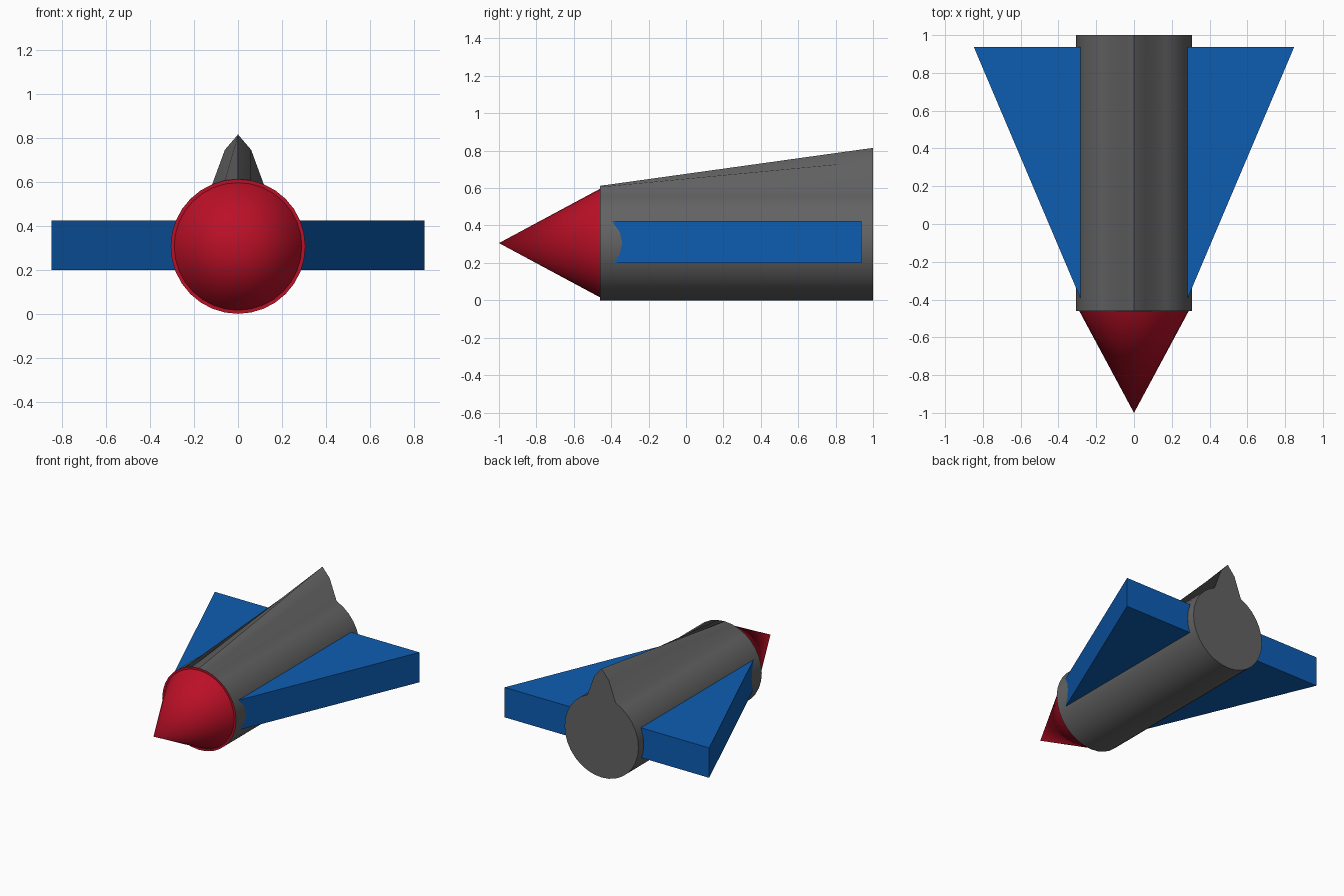
import bpy, bmesh, math

if "Cube" in bpy.data.objects:
    bpy.data.objects.remove(bpy.data.objects["Cube"])

R, ZC = 0.306, 0.306              # fuselage radius and axis height
Y_FRONT, Y_BACK = -0.46, 1.0
SIDES = 32


def material(name, rgb):
    m = bpy.data.materials.new(name)
    m.diffuse_color = (*rgb, 1)
    m.use_nodes = True
    m.node_tree.nodes["Principled BSDF"].inputs["Base Color"].default_value = m.diffuse_color
    return m


GREY = material("grey", (0.125, 0.125, 0.125))
RED = material("red", (0.50, 0.005, 0.02))
BLUE = material("blue", (0.004, 0.11, 0.45))


def finish(bm, name, *mats):
    bmesh.ops.recalc_face_normals(bm, faces=bm.faces)
    mesh = bpy.data.meshes.new(name)
    bm.to_mesh(mesh)
    bm.free()
    for m in mats:
        mesh.materials.append(m)
    ob = bpy.data.objects.new(name, mesh)
    bpy.context.collection.objects.link(ob)
    bpy.ops.object.select_all(action='DESELECT')
    ob.select_set(True)
    bpy.context.view_layer.objects.active = ob
    bpy.ops.object.shade_smooth_by_angle(angle=math.radians(35))
    return ob


def ring(bm, y, r):
    """Circle of vertices around the y axis, first vertex at the top."""
    return [bm.verts.new((r * math.sin(a), y, ZC + r * math.cos(a)))
            for a in (2 * math.pi * i / SIDES for i in range(SIDES))]


# Fuselage: cylinder whose top back vertices are pulled up into a tail ridge
bm = bmesh.new()
front, back = ring(bm, Y_FRONT, R), ring(bm, Y_BACK, R)
back[0].co.z = 0.815
back[1].co.z = back[-1].co.z = 0.745
for i in range(SIDES):
    j = (i + 1) % SIDES
    bm.faces.new((front[i], front[j], back[j], back[i]))
bm.faces.new(back)
bm.faces.new(front).material_index = 1     # red rim behind the nose
finish(bm, "fuselage", GREY, RED)

# Nose cone
bm = bmesh.new()
base = ring(bm, Y_FRONT, 0.29)
tip = bm.verts.new((0, -1.0, ZC))
for i in range(SIDES):
    bm.faces.new((base[i], base[(i + 1) % SIDES], tip))
finish(bm, "nose_cone", RED)

# Wings: thick swept triangular slabs, roots buried in the fuselage
for side, name in ((1, "wing_right"), (-1, "wing_left")):
    bm = bmesh.new()
    outline = [(0.26, -0.449), (0.848, 0.937), (0.26, 0.937)]
    face = bm.faces.new([bm.verts.new((side * x, y, 0.20)) for x, y in outline])
    ext = bmesh.ops.extrude_face_region(bm, geom=[face])
    for v in ext["geom"]:
        if isinstance(v, bmesh.types.BMVert):
            v.co.z = 0.424
    finish(bm, name, BLUE)
